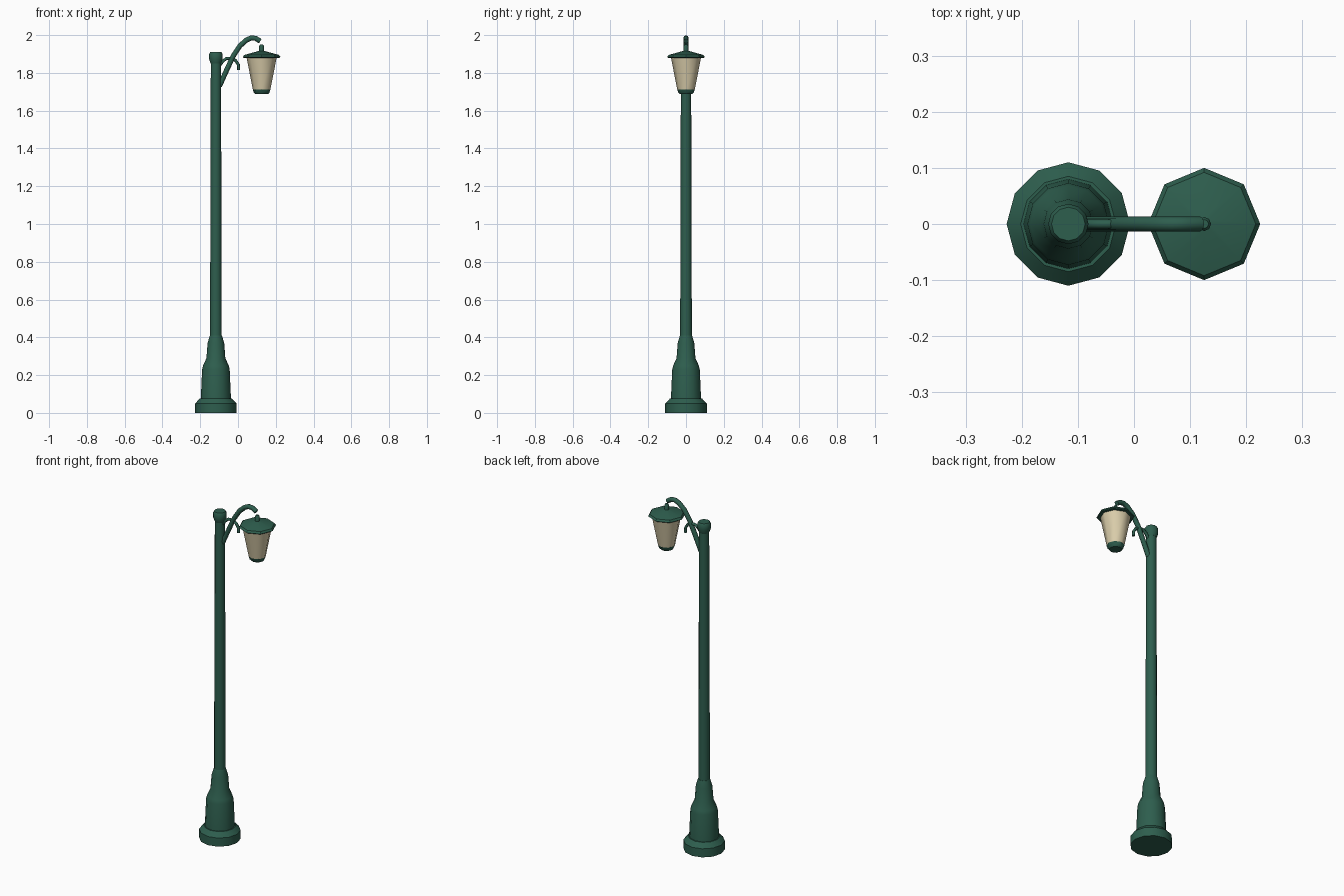
import bpy, bmesh, math

cube = bpy.data.objects.get("Cube")
if cube:
    bpy.data.objects.remove(cube, do_unlink=True)


def material(name, rgb):
    mat = bpy.data.materials.new(name)
    mat.use_nodes = True
    mat.diffuse_color = (*rgb, 1)
    mat.node_tree.nodes["Principled BSDF"].inputs["Base Color"].default_value = (*rgb, 1)
    return mat


green = material("dark green paint", (0.027, 0.112, 0.076))
cream = material("cream glass", (0.71, 0.62, 0.41))


def smooth(ob, angle):
    bpy.ops.object.select_all(action="DESELECT")
    ob.select_set(True)
    bpy.context.view_layer.objects.active = ob
    bpy.ops.object.shade_smooth_by_angle(angle=math.radians(angle))


def lathe(name, x, profile, sides, mat, angle=35):
    """Turn (radius, height) pairs, listed bottom to top, around a vertical axis."""
    bm = bmesh.new()
    rings = []
    for r, z in profile:
        turns = [2 * math.pi * i / sides for i in range(sides)]
        rings.append([bm.verts.new((r * math.cos(a), r * math.sin(a), z)) for a in turns])
    for low, high in zip(rings, rings[1:]):
        for i in range(sides):
            j = (i + 1) % sides
            bm.faces.new((low[i], low[j], high[j], high[i]))
    bm.faces.new(rings[0][::-1])
    bm.faces.new(rings[-1])
    mesh = bpy.data.meshes.new(name)
    bm.to_mesh(mesh)
    bm.free()
    ob = bpy.data.objects.new(name, mesh)
    ob.location.x = x
    bpy.context.collection.objects.link(ob)
    mesh.materials.append(mat)
    smooth(ob, angle)


def tube(name, path, radius):
    """Sweep a round bar along (x, z) points in the y = 0 plane."""
    curve = bpy.data.curves.new(name, "CURVE")
    curve.dimensions = "3D"
    curve.bevel_depth = radius
    curve.bevel_resolution = 2
    curve.use_fill_caps = True
    spline = curve.splines.new("POLY")
    spline.points.add(len(path) - 1)
    for point, (x, z) in zip(spline.points, path):
        point.co = (x, 0, z, 1)
    curve.materials.append(green)
    ob = bpy.data.objects.new(name, curve)
    bpy.context.collection.objects.link(ob)
    bpy.ops.object.select_all(action="DESELECT")
    ob.select_set(True)
    bpy.context.view_layer.objects.active = ob
    bpy.ops.object.convert(target="MESH")
    smooth(bpy.context.object, 50)


POST_X, LAMP_X = -0.117, 0.125

# Post: stepped foot, flared pedestal, slim shaft and cap
lathe("foot", POST_X, [(0.11, 0), (0.11, 0.05), (0.085, 0.076)], 12, green)
lathe("pedestal", POST_X, [(0.08, 0.07), (0.073, 0.23), (0.068, 0.25), (0.05, 0.29),
                           (0.044, 0.37), (0.032, 0.41)], 12, green)
lathe("shaft", POST_X, [(0.031, 0.4), (0.027, 1.87)], 12, green)
lathe("post_cap", POST_X, [(0.028, 1.85), (0.036, 1.872), (0.036, 1.9), (0.03, 1.91)], 12, green)

# Bracket: main arching arm and small scroll
tube("main_arm", [(-0.098, 1.73), (-0.06, 1.815), (-0.025, 1.89), (0.01, 1.943),
                  (0.045, 1.974), (0.07, 1.985), (0.093, 1.983), (0.118, 1.968)], 0.0135)
tube("scroll", [(-0.1, 1.835), (-0.082, 1.86), (-0.062, 1.876), (-0.035, 1.878),
                (-0.012, 1.865), (0.002, 1.843), (0.004, 1.815)], 0.008)

# Lantern: base ring, glass, roof and finial
lathe("lantern_base", LAMP_X, [(0.034, 1.688), (0.041, 1.695), (0.047, 1.713)], 8, green)
lathe("lantern_glass", LAMP_X, [(0.046, 1.71), (0.081, 1.888)], 8, cream, 50)
lathe("lantern_roof", LAMP_X, [(0.095, 1.88), (0.1, 1.884), (0.092, 1.895),
                               (0.012, 1.917)], 8, green)
lathe("finial", LAMP_X, [(0.0125, 1.905), (0.0125, 1.942), (0.008, 1.95)], 8, green, 50)
